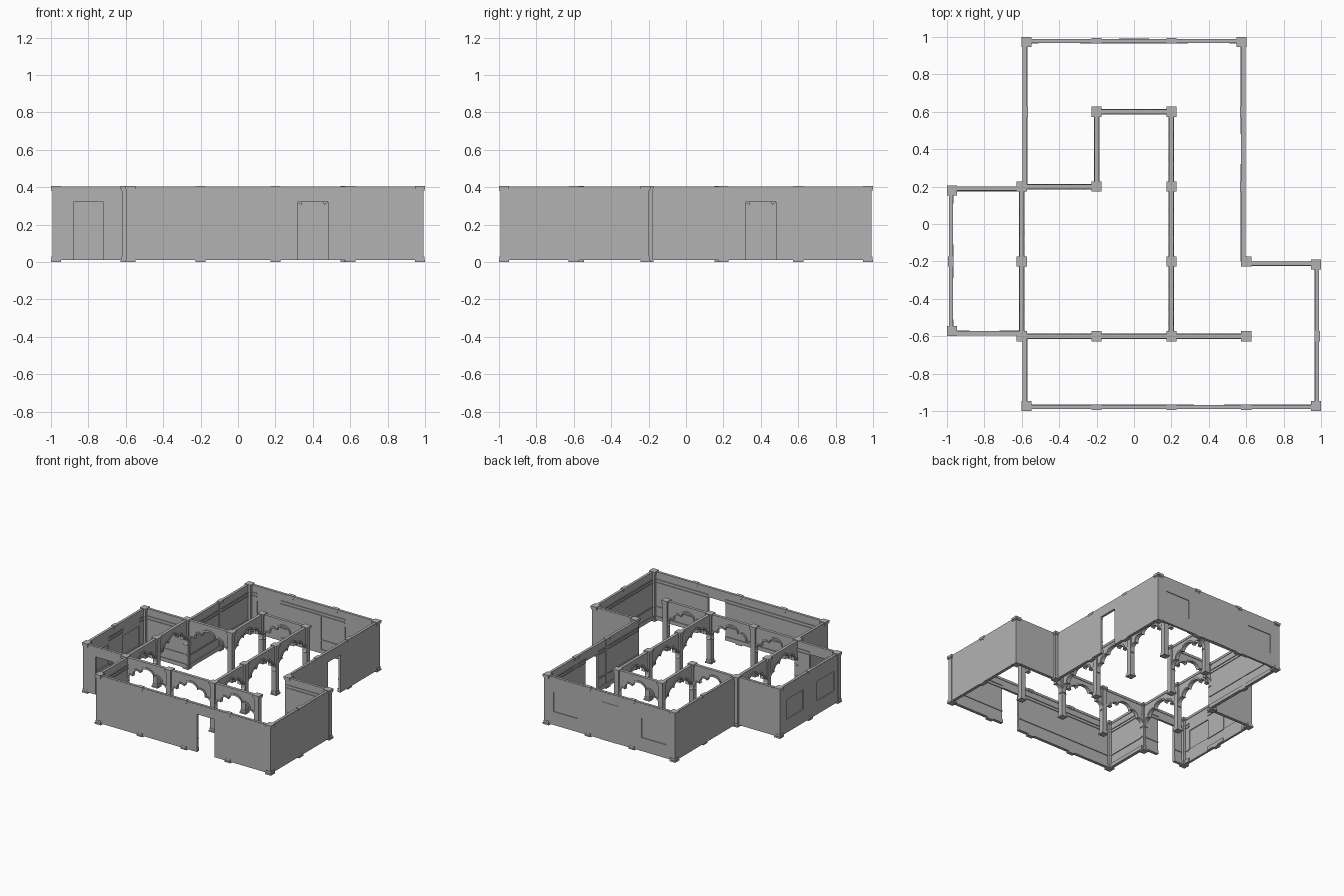
import bpy, bmesh, math
from mathutils import Vector

cube = bpy.data.objects.get("Cube")
if cube:
    bpy.data.objects.remove(cube)

stone = bpy.data.materials.new("grey_stone")
stone.use_nodes = True
GREY = (0.45, 0.45, 0.45, 1)
stone.diffuse_color = GREY
stone.node_tree.nodes["Principled BSDF"].inputs["Base Color"].default_value = GREY

TOP, THICK, CELL = 0.40, 0.018, 0.4


def finish(name, bm):
    bmesh.ops.recalc_face_normals(bm, faces=bm.faces)
    mesh = bpy.data.meshes.new(name)
    bm.to_mesh(mesh)
    bm.free()
    mesh.materials.append(stone)
    obj = bpy.data.objects.new(name, mesh)
    bpy.context.collection.objects.link(obj)
    return obj


class Frame:
    """Local axes: u runs along a wall, v points to its right-hand side."""
    def __init__(self, a, b):
        self.a = Vector((a[0], a[1], 0))
        span = Vector((b[0], b[1], 0)) - self.a
        self.length = span.length
        self.u = span.normalized()
        self.v = Vector((self.u.y, -self.u.x, 0))

    def at(self, u, v, z):
        return self.a + self.u * u + self.v * v + Vector((0, 0, z))

    def prism(self, bm, outline, v0, v1):
        front = [bm.verts.new(self.at(u, v0, z)) for u, z in outline]
        back = [bm.verts.new(self.at(u, v1, z)) for u, z in outline]
        bm.faces.new(front)
        bm.faces.new(back[::-1])
        for i in range(len(front)):
            j = (i + 1) % len(front)
            bm.faces.new((front[j], front[i], back[i], back[j]))

    def box(self, bm, u0, u1, z0, z1, v0, v1):
        self.prism(bm, [(u0, z0), (u1, z0), (u1, z1), (u0, z1)], v0, v1)


def outer_wall(name, a, b, doors=(), windows=(), panels=()):
    f = Frame(a, b)
    bm = bmesh.new()
    holes = [(c, 0.08, 0.01, 0.32) for c in doors]
    holes += [(c, 0.11, 0.12, 0.28) for c in windows]
    u = 0
    for c, half, z0, z1 in sorted(holes) + [(f.length, 0, 0, 0)]:
        f.box(bm, u, c - half, 0.01, TOP, 0, THICK)
        # skirting and picture rails on the room side
        for rz, rh, rv in ((0.01, 0.03, 0.007), (0.11, 0.01, 0.006),
                           (0.31, 0.008, 0.006), (0.335, 0.008, 0.006)):
            f.box(bm, u, c - half, rz, rz + rh, THICK, THICK + rv)
        u = c + half
        if half:
            f.box(bm, c - half, u, z1, TOP, 0, THICK)
            if z0 > 0.05:
                f.box(bm, c - half, u, 0.01, z0, 0, THICK)
                f.box(bm, c - half, u, z0, z1, 0.006, 0.011)
    # closed door leaves
    for c in panels:
        f.box(bm, c - 0.08, c + 0.08, 0.01, 0.32, -0.003, THICK + 0.008)
    # coping
    f.box(bm, 0, f.length, TOP - 0.015, TOP + 0.004, 0.001, THICK + 0.004)
    return finish(name, bm)


W, E = 0.595, 0.99
outer_wall("back_wall", (-W, E), (W, E), windows=(0.195, 0.995), panels=(0.595,))
outer_wall("left_long_wall", (W, E), (W, -0.2), doors=(0.59,))
outer_wall("left_step_wall", (W, -0.2), (E, -0.2))
outer_wall("left_wing_wall", (E, -0.2), (E, -E))
outer_wall("front_wall", (E, -E), (-W, -E), doors=(0.59,))
outer_wall("front_return_wall", (-W, -E), (-W, -0.59))
outer_wall("porch_wall", (-W, -0.595), (-E, -0.595), doors=(0.205,))
outer_wall("right_wing_wall", (-E, -0.59), (-E, 0.2), windows=(0.19, 0.59))
outer_wall("right_step_wall", (-E, 0.2), (-W, 0.2))
outer_wall("right_long_wall", (-W, 0.2), (-W, E))


def scallops():
    """Underside of a five-lobed arch, from one side to the other."""
    half = [(-0.172, 0.20), (-0.125, 0.262), (-0.06, 0.305)]
    cusps = half + [(-u, z) for u, z in half[::-1]]
    points = []
    for (u0, z0), (u1, z1) in zip(cusps, cusps[1:]):
        cu, cz = (u0 + u1) / 2, (z0 + z1) / 2
        du, dz = (u1 - u0) / 2, (z1 - z0) / 2
        for i in range(8):
            t = math.pi * i / 8
            k = 0.75 * math.sin(t)
            points.append((cu - du * math.cos(t) - dz * k,
                           cz - dz * math.cos(t) + du * k))
    return points + [cusps[-1]]


def arch(name, a, b):
    f = Frame(a, b)
    mid = f.length / 2
    curve = scallops()
    bm = bmesh.new()
    wall = [(-mid, TOP), (-mid, 0.2)] + curve + [(mid, 0.2), (mid, TOP)]
    f.prism(bm, [(u + mid, z) for u, z in wall], -0.008, 0.008)
    # raised moulding along the lobes
    rim = curve + [(u * 1.09, 0.2 + (z - 0.2) * 1.1) for u, z in curve[::-1]]
    f.prism(bm, [(u + mid, z) for u, z in rim], -0.015, 0.015)
    f.box(bm, 0, f.length, TOP - 0.015, TOP + 0.004, -0.012, 0.012)
    return finish(name, bm)


# arcades follow paths of grid cells
arcades = {
    "court_arcade": [(-1.5, 0.5), (-0.5, 0.5), (-0.5, 1.5), (0.5, 1.5),
                     (0.5, 0.5), (0.5, -0.5), (0.5, -1.5)],
    "hall_arcade": [(-1.5, 0.5), (-1.5, -0.5), (-1.5, -1.5), (-0.5, -1.5),
                    (0.5, -1.5), (1.5, -1.5)],
}
nodes = {(1.5, -0.5)}
for name, path in arcades.items():
    nodes.update(path)
    for a, b in zip(path, path[1:]):
        arch(name, [c * CELL for c in a], [c * CELL for c in b])


def column(name, x, y, sx=0.04, sy=0.04):
    f = Frame((x, y), (x + 1, y))
    bm = bmesh.new()
    for z0, z1, grow in ((0, 0.012, 0.007), (0.012, 0.03, 0.003), (0.03, 0.38, 0),
                         (0.38, 0.39, 0.004), (0.39, 0.408, 0.007)):
        hx, hy = sx / 2 + grow, sy / 2 + grow
        f.box(bm, -hx, hx, z0, z1, -hy, hy)
    return finish(name, bm)


for i, j in sorted(nodes):
    column("arcade_column", i * CELL, j * CELL)
for x, y in ((-0.575, 0.973), (0.575, 0.973), (-0.973, 0.18), (-0.973, -0.573),
             (-0.575, -0.973), (0.973, -0.973), (0.973, -0.217)):
    column("corner_column", x, y)

# half columns against the outer walls
for x, y in ((-0.2, 0.98), (0.2, 0.98), (-0.2, -0.98), (0.2, -0.98), (0.6, -0.98)):
    column("wall_pilaster", x, y, 0.04, 0.016)
for x, y in ((-0.582, 0.6), (0.582, 0.6), (0.582, 0.2), (-0.98, -0.2), (0.98, -0.6)):
    column("wall_pilaster", x, y, 0.016, 0.04)
